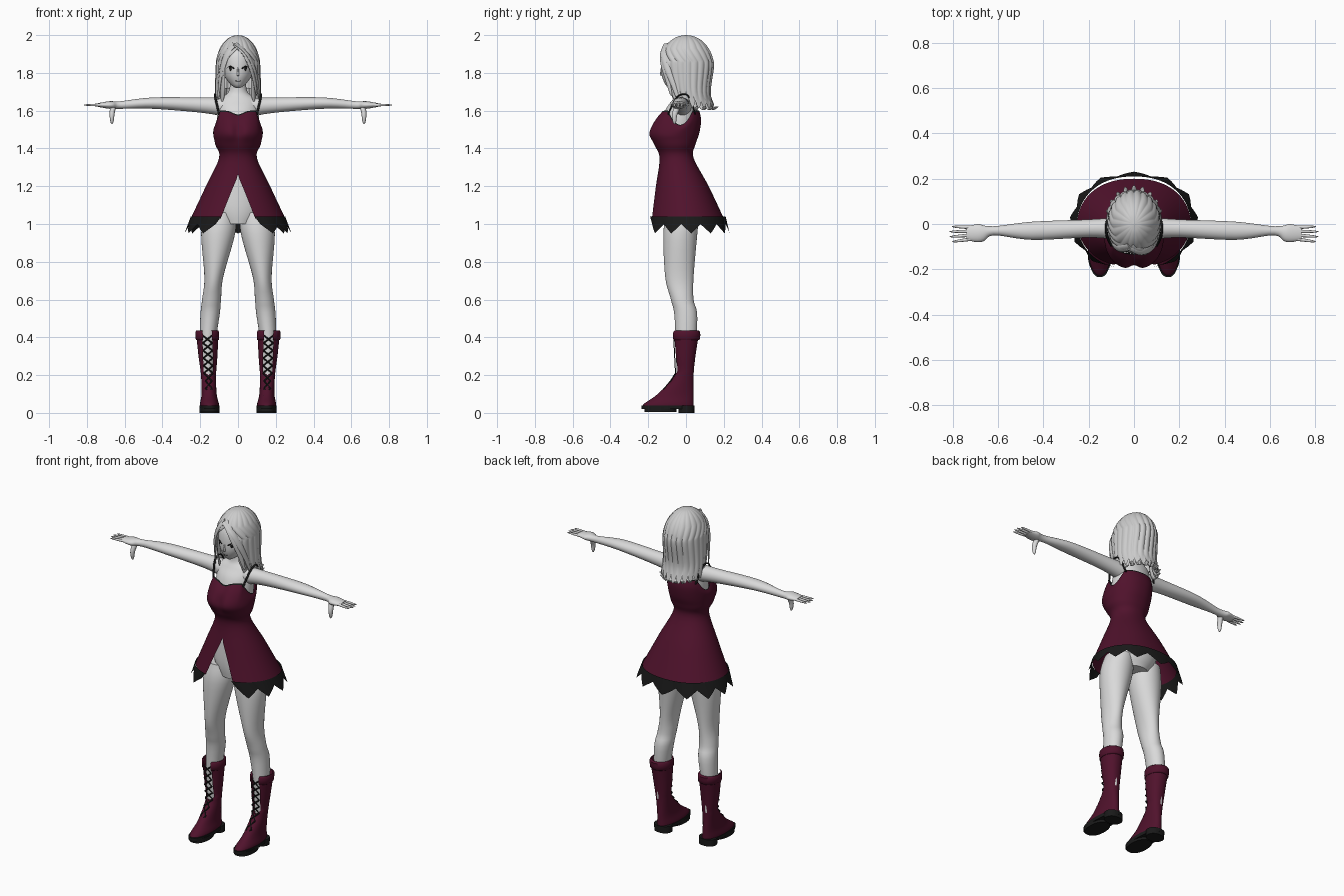
import bpy, bmesh
from math import sin, cos, asin, sqrt, exp, pi, radians
from mathutils import Vector

if "Cube" in bpy.data.objects:
    bpy.data.objects.remove(bpy.data.objects["Cube"], do_unlink=True)


def material(name, red, green, blue):
    mat = bpy.data.materials.new(name)
    mat.use_nodes = True
    colour = (red, green, blue, 1)
    mat.diffuse_color = colour
    mat.node_tree.nodes["Principled BSDF"].inputs["Base Color"].default_value = colour
    return mat


SKIN = material("pale skin", .7, .7, .7)
HAIR = material("silver hair", .6, .6, .6)
WINE = material("wine red", .08, .006, .025)
BLACK = material("black", .01, .01, .01)


def smooth(rows, steps):
    """Catmull-Rom interpolation between control rows."""
    result = []
    last = len(rows) - 1
    for i in range(last):
        quad = zip(rows[max(i - 1, 0)], rows[i], rows[i + 1], rows[min(i + 2, last)])
        quad = list(quad)
        for k in range(steps):
            t = k / steps
            result.append([b + t / 2 * (c - a + t * (2 * a - 5 * b + 4 * c - d + t * (3 * (b - c) + d - a)))
                           for a, b, c, d in quad])
    result.append(list(rows[last]))
    return result


def build(name, rings, mats, closed=True, mirror=False, trimmed=False):
    """Join rings of points into a smooth object, optionally mirrored left to right."""
    bm = bmesh.new()
    rings = [[bm.verts.new(point) for point in ring] for ring in rings]
    for row, (upper, lower) in enumerate(zip(rings, rings[1:])):
        count = len(upper)
        for i in range(count if closed else count - 1):
            j = (i + 1) % count
            face = bm.faces.new((upper[i], upper[j], lower[j], lower[i]))
            face.material_index = int(trimmed and row == 0)
    if closed:
        bm.faces.new(rings[0])
        bm.faces.new(rings[-1])
    bmesh.ops.remove_doubles(bm, verts=bm.verts, dist=.00001)
    bmesh.ops.recalc_face_normals(bm, faces=bm.faces)
    mesh = bpy.data.meshes.new(name)
    bm.to_mesh(mesh)
    bm.free()
    for mat in mats:
        mesh.materials.append(mat)
    obj = bpy.data.objects.new(name, mesh)
    bpy.context.collection.objects.link(obj)
    bpy.ops.object.select_all(action='DESELECT')
    obj.select_set(True)
    bpy.context.view_layer.objects.active = obj
    bpy.ops.object.shade_smooth_by_angle(angle=radians(50))
    if mirror:
        obj.modifiers.new("Mirror", 'MIRROR')


def shell(name, rows, mats, sides=40, steps=5, centre=None, slit=None, warp=None, power=1, **options):
    """Stack of ovals (height, half width, front, back), with an optional slit down the front."""
    rings = []
    for z, width, front, back in smooth(rows, steps):
        gap = asin(min(.95, slit(z) / width)) if slit else 0
        middle = centre(z) if centre else 0
        ring = []
        for i in range(sides + 1 if slit else sides):
            u = i / sides
            angle = gap - pi / 2 + u * 2 * (pi - gap)
            across = abs(cos(angle)) ** power * (1 if cos(angle) > 0 else -1)
            point = Vector((middle + width * across, (front + back + (back - front) * sin(angle)) / 2, z))
            ring.append(warp(point, u) if warp else point)
        rings.append(ring)
    build(name, rings, mats, closed=not slit, **options)


def tube(name, path, mat, size=None, tip=.98, up=(0, 0, 1), sides=10, mirror=False):
    """Oval tube; rows carry their own half sizes unless one size with a rounded tip is given."""
    path, rings = smooth(path, 5), []
    last = len(path) - 1
    for i, (x, y, z, *own) in enumerate(path):
        tangent = Vector(path[min(i + 1, last)][:3]) - Vector(path[max(i - 1, 0)][:3])
        side = tangent.cross(Vector(up)).normalized()
        normal = side.cross(tangent).normalized()
        taper = sqrt(1 - (tip * i / last) ** 2)
        wide, thick = own or (size[0] * taper, size[1] * taper)
        angles = [2 * pi * k / sides for k in range(sides)]
        rings.append([Vector((x, y, z)) + side * wide * cos(a) + normal * thick * sin(a) for a in angles])
    build(name, rings, [mat], mirror=mirror)


FRONT = (0, -1, 0)

# Body
shell("torso", [(1, .09, -.1, .07), (1.1, .14, -.11, .1), (1.35, .09, -.1, .03), (1.5, .11, -.13, .06),
                (1.6, .11, -.11, .06), (1.66, .1, -.07, .05), (1.7, .05, -.05, .04), (1.78, .04, -.05, .03)], [SKIN])
shell("leg", [(1.06, .08, -.1, .07), (.95, .09, -.12, .06), (.72, .05, -.11, .04), (.6, .05, -.08, .04),
              (.5, .05, -.06, .06), (.2, .03, -.05, .04)],
      [SKIN], centre=lambda z: min(.16, .2 - z / 10), mirror=True)
tube("arm", [(.07, -.02, 1.62, .05, .05), (.2, -.02, 1.63, .04, .04), (.45, -.03, 1.64, .04, .03),
             (.62, -.03, 1.63, .02, .02), (.68, -.04, 1.63, .04, .02), (.74, -.04, 1.63, .03, .01)],
     SKIN, sides=24, mirror=True)
for i in range(4):
    spread = (i - 1.5) * .016
    reach = .82 - .01 * abs(i - 1.5)
    tube(f"finger_{i + 1}", [(.7, spread - .04, 1.63), (reach, spread * 1.4 - .045, 1.63)],
         SKIN, size=(.008, .008), mirror=True)
tube("thumb", [(.66, -.04, 1.63), (.667, -.06, 1.58), (.667, -.06, 1.53)],
     SKIN, size=(.015, .017), up=FRONT, mirror=True)

# Head and face
shell("head", [(1.72, .01, -.09, -.06), (1.74, .04, -.11, 0), (1.8, .08, -.13, .08), (1.9, .09, -.12, .1),
               (1.97, .04, -.06, .06)], [SKIN])


def face_y(x):
    return -.02 - .11 * sqrt(1 - (x / .084) ** 2)


tube("nose", [(0, -.132, 1.785), (0, -.13, 1.83)], SKIN, size=(.006, .006), up=FRONT)
tube("mouth", [(-.012, -.116, 1.757), (.012, -.116, 1.757)], BLACK, size=(.002, .003), tip=.5, up=FRONT)
tube("eyelash", [(x, face_y(x), 1.835 - 30 * (x - .04) ** 2) for x in (.02, .04, .06)],
     BLACK, size=(.004, .003), tip=.8, up=FRONT, mirror=True)
tube("iris", [(.04, face_y(.04), 1.83), (.04, face_y(.04), 1.81)],
     BLACK, size=(.008, .004), up=(.5, -1, 0), mirror=True)


# Hair: a dome that falls into ragged locks, open over the face
def dome(z):
    return sqrt(1 - max(0, 1 - (2 - z) / .17) ** 2)


def hair_warp(point, u):
    ridge = abs(sin(pi * 18 * u)) - .5
    low = max(0, min(1, (1.72 - point.z) * 10))
    forward = (2 * u - 1) ** 2
    grow = 1 + .04 * ridge
    return Vector((point.x * grow, point.y * grow, point.z + low * (.045 * forward - .035 * ridge)))


crown = []
for k in range(7):
    z = 2 - .17 * (1 - cos(pi / 12 * k))
    w = dome(z) + .01
    crown.append((z, .115 * w, -.14 * w, .145 * w))
shell("hair", crown + [(1.7, .12, -.11, .13), (1.62, .12, -.09, .15)], [HAIR], sides=180,
      slit=lambda z: min(.07, max(0, 1.93 - z)), warp=hair_warp)

# Bangs sweep from the parting over the dome
for n, (turn, end) in enumerate([(-1.1, 1.66), (-.8, 1.78), (.8, 1.76), (1, 1.68), (1.3, 1.65)]):
    path = []
    for k in range(5):
        t = k / 4
        angle = (turn + .2) * t ** .6 - .2
        z = 1.95 - (1.95 - end) * t ** 1.3
        path.append((.118 * dome(z) * sin(angle), -.143 * dome(z) * cos(angle), z))
    tube(f"bang_{n + 1}", path, HAIR, size=(.02, .008), up=(sin(turn), -cos(turn), 0))

# Flicked ends around the back
for n in range(9):
    angle = pi * (n + 1) / 10
    path = []
    for k in range(5):
        t = k / 4
        r = .11 + .05 * t * t
        path.append((.8 * r * cos(angle), r * sin(angle) + .01, 1.72 - .11 * sin(pi * .65 * t)))
    tube(f"hair_flick_{n + 1}", path, HAIR, size=(.018, .008), up=(cos(angle), sin(angle), .3))


# Dress with bust, armholes and a front slit
def front_slit(z):
    return max(0, (1.25 - z) * .36)


def dress_warp(point, u):
    turn = 2 * pi * u - pi / 2
    depth = sin(turn)
    dip = 0
    if depth < 0:
        dip = .02 * exp(-(cos(turn) * 4) ** 2)
        point.y += .02 * exp(-(point.x * 40) ** 2 - ((point.z - 1.49) * 20) ** 2)
    armhole = .075 * max(0, 1 - (depth / .65) ** 2)
    point.z -= (armhole + dip) * max(0, point.z - 1.45) / .15
    return point


shell("dress", [(1.6, .12, -.13, .07), (1.55, .13, -.17, .08), (1.48, .13, -.2, .07), (1.42, .12, -.17, .05),
                (1.35, .1, -.14, .04), (1.2, .17, -.16, .12), (1.03, .25, -.19, .2)],
      [WINE, BLACK], sides=80, slit=front_slit, warp=dress_warp, power=.88, trimmed=True)
tube("strap", [(.1, -.095, 1.58), (.12, -.05, 1.67), (.12, .01, 1.68), (.1, .05, 1.58)],
     BLACK, size=(.004, .006), tip=0, up=(1, 0, 0), mirror=True)


# Pointed black hem
def hem_warp(point, u):
    tooth = 1 - abs(2 * (u * 11 % 1) - 1)
    drop = 1.04 - point.z
    flare = 1 + .8 * drop * (tooth - .3)
    return Vector((point.x * flare, point.y * flare, 1.04 - drop * (.45 + .55 * tooth)))


shell("ragged_hem", [(1.04, .25, -.2, .21), (.95, .27, -.2, .22)], [BLACK], sides=110,
      slit=front_slit, warp=hem_warp, power=.88)


# Boots
def boot_centre(z):
    return .15 + .03 * z


def lace_gap(z):
    return .024 if z > .2 else 0


shell("boot", [(.43, .06, -.07, .07), (.3, .05, -.06, .05), (.2, .04, -.06, .04), (.1, .04, -.15, .04),
               (.05, .05, -.22, .04), (.03, .05, -.23, .04)],
      [WINE], centre=boot_centre, slit=lace_gap, power=.9, mirror=True)
shell("boot_cuff", [(.435, .055, -.06, .06), (.43, .062, -.073, .075), (.39, .062, -.073, .073),
                    (.385, .055, -.06, .06)], [WINE], steps=2, centre=boot_centre, slit=lace_gap, mirror=True)
for name, top, bottom, front, back in [("sole", .04, .02, -.235, .045), ("forefoot_sole", .03, .005, -.22, -.05),
                                       ("heel", .04, 0, -.04, .044)]:
    shell(name, [(z, .053, front, back) for z in (top, bottom)], [BLACK], steps=1,
          centre=boot_centre, power=.8, mirror=True)


# Criss-cross laces up the shaft and over the instep
def lace_point(side, z):
    instep = max(0, .2 - z)
    reach = .017 if instep else .025
    return (boot_centre(z) + side * reach, -.045 - z / 20 - instep * .9, z)


for n in range(8):
    z = .09 + n * .04
    for side, hand in ((-1, "inner"), (1, "outer")):
        tube(f"lace_{hand}_{n + 1}", [lace_point(side, z), lace_point(-side, z + .04)], BLACK,
             size=(.004, .003), tip=0, up=FRONT, sides=6, mirror=True)
